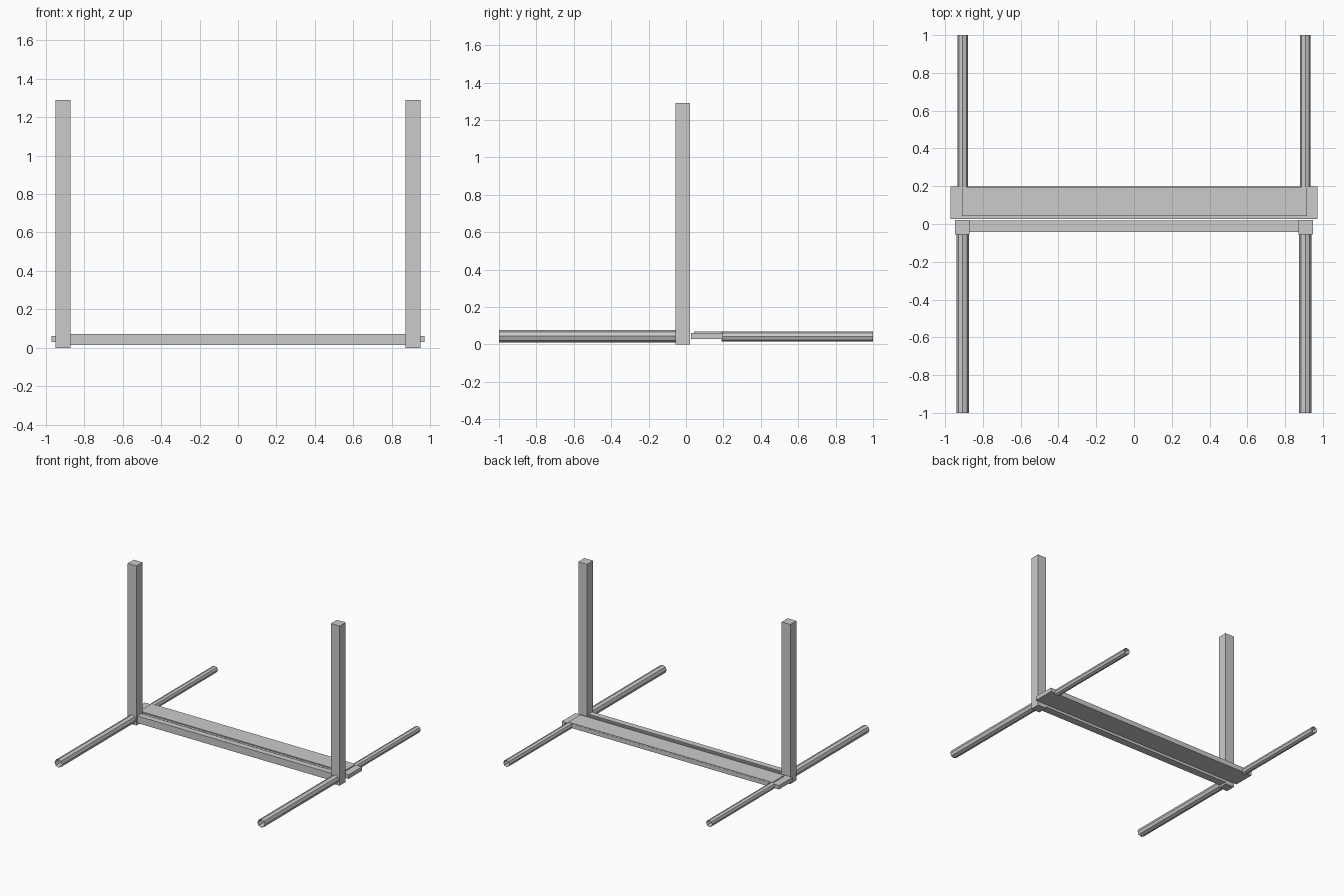
import bpy, bmesh
from mathutils import Matrix
from math import radians

if "Cube" in bpy.data.objects:
    bpy.data.objects.remove(bpy.data.objects["Cube"])


def finish(name, bm):
    mesh = bpy.data.meshes.new(name)
    bm.to_mesh(mesh)
    bm.free()
    obj = bpy.data.objects.new(name, mesh)
    bpy.context.collection.objects.link(obj)
    return obj


def box(name, x, y, z):
    bm = bmesh.new()
    bmesh.ops.create_cube(bm, size=1)
    bmesh.ops.scale(bm, vec=[b - a for a, b in (x, y, z)], verts=bm.verts)
    bmesh.ops.translate(bm, vec=[(a + b) / 2 for a, b in (x, y, z)], verts=bm.verts)
    return finish(name, bm)


def tube(name, x, y, z, radius, sides=8):
    # open-ended pipe running along y
    bm = bmesh.new()
    bmesh.ops.create_cone(bm, cap_ends=False, segments=sides, radius1=radius,
                          radius2=radius, depth=y[1] - y[0])
    bmesh.ops.rotate(bm, matrix=Matrix.Rotation(radians(90), 3, 'X'), verts=bm.verts)
    bmesh.ops.translate(bm, vec=(x, (y[0] + y[1]) / 2, z), verts=bm.verts)
    return finish(name, bm)


# Uprights and floor pipes on both sides
for side, s in (("left", -1), ("right", 1)):
    box(f"{side}_post", sorted((s * 0.87, s * 0.948)), (-0.056, 0.022), (0, 1.29))
    tube(f"{side}_front_foot", s * 0.907, (-1, -0.056), 0.044, 0.033)
    tube(f"{side}_back_foot", s * 0.907, (0.19, 1), 0.043, 0.027)

# Cross bar between the posts, with a lower ledge behind
box("cross_bar", (-0.871, 0.871), (-0.043, 0.005), (0.015, 0.073))
box("cross_bar_ledge", (-0.871, 0.871), (0.005, 0.018), (0.015, 0.066))

# Rear plank with a thin raised board on top
box("rear_plank", (-0.971, 0.971), (0.026, 0.198), (0.03, 0.062))
box("rear_plank_top", (-0.91, 0.915), (0.042, 0.197), (0.062, 0.07))
